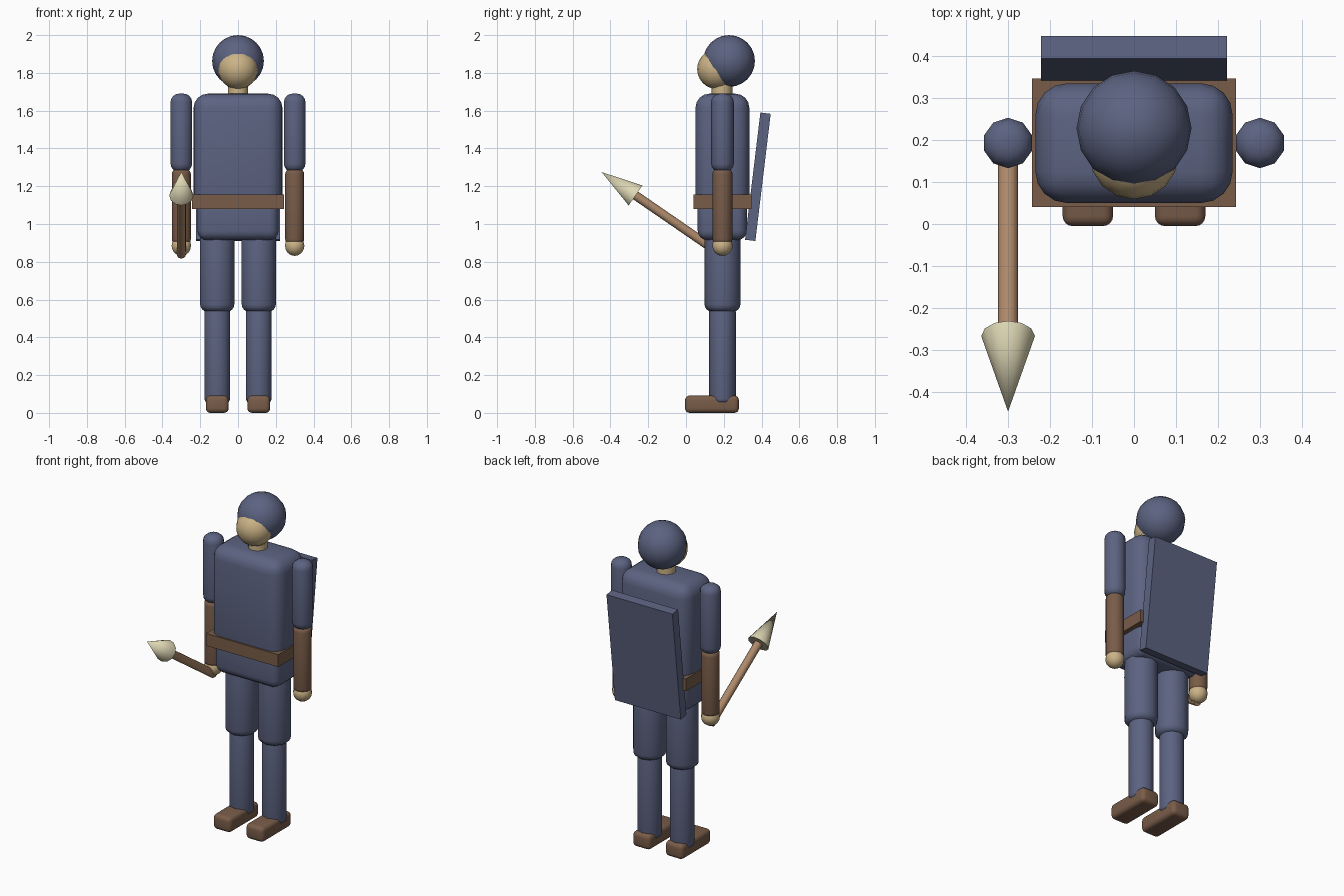
import bpy, math
from mathutils import Vector

if "Cube" in bpy.data.objects:
    bpy.data.objects.remove(bpy.data.objects["Cube"])


def material(name, rgb):
    m = bpy.data.materials.new(name)
    m.diffuse_color = (*rgb, 1)
    m.use_nodes = True
    m.node_tree.nodes["Principled BSDF"].inputs["Base Color"].default_value = m.diffuse_color
    return m


BLUE = material("slate_blue", (0.107, 0.125, 0.220))
BROWN = material("leather_brown", (0.190, 0.107, 0.066))
SKIN = material("skin", (0.60, 0.45, 0.24))
WOOD = material("light_wood", (0.42, 0.25, 0.145))
BONE = material("bone", (0.73, 0.68, 0.46))


def finish(name, mat, bevel=0, segments=4, smooth=True):
    """Name the active object, then bake scale, bevel and shading."""
    ob = bpy.context.object
    ob.name = name
    ob.data.materials.append(mat)
    bpy.ops.object.transform_apply(location=False, rotation=False, scale=True)
    if bevel:
        mod = ob.modifiers.new("bevel", 'BEVEL')
        mod.width = bevel
        mod.segments = segments
        mod.limit_method = 'ANGLE'
        mod.angle_limit = math.radians(50)
        bpy.ops.object.modifier_apply(modifier=mod.name)
    if smooth:
        bpy.ops.object.shade_smooth_by_angle(angle=math.radians(40))
    return ob


def box(name, mat, lo, hi, bevel=0, tilt=0):
    lo, hi = Vector(lo), Vector(hi)
    bpy.ops.mesh.primitive_cube_add(size=1, location=(lo + hi) / 2, rotation=(tilt, 0, 0))
    bpy.context.object.scale = hi - lo
    return finish(name, mat, bevel, smooth=bevel > 0)


def limb(name, mat, x, y, z0, z1, r, bevel=0):
    bpy.ops.mesh.primitive_cylinder_add(vertices=10, radius=r, depth=z1 - z0,
                                        location=(x, y, (z0 + z1) / 2))
    return finish(name, mat, bevel)


def ball(name, mat, loc, r, seg=16, rings=12):
    bpy.ops.mesh.primitive_uv_sphere_add(segments=seg, ring_count=rings, radius=r, location=loc)
    return finish(name, mat)


def rod(name, mat, a, b, r0, r1):
    a, b = Vector(a), Vector(b)
    bpy.ops.mesh.primitive_cone_add(vertices=12, radius1=r0, radius2=r1,
                                    depth=(b - a).length, location=(a + b) / 2)
    bpy.context.object.rotation_euler = (b - a).to_track_quat('Z', 'Y').to_euler()
    return finish(name, mat)


# Body
box("torso", BLUE, (-0.235, 0.05, 1.06), (0.235, 0.335, 1.69), 0.075)
box("pelvis", BLUE, (-0.215, 0.062, 0.915), (0.215, 0.322, 1.20), 0.05)
box("belt", BROWN, (-0.243, 0.04, 1.08), (0.243, 0.347, 1.155))

# Head
limb("neck", SKIN, 0, 0.19, 1.65, 1.77, 0.055)
ball("face", SKIN, (0, 0.165, 1.82), 0.106)
ball("hair", BLUE, (0, 0.228, 1.863), 0.137)

# Arms and legs
Y = 0.193
for side, s in (("left", 1), ("right", -1)):
    limb(side + "_upper_arm", BLUE, s * 0.30, Y, 1.275, 1.69, 0.060, 0.045)
    limb(side + "_forearm", BROWN, s * 0.30, Y, 0.895, 1.29, 0.053, 0.025)
    ball(side + "_hand", SKIN, (s * 0.30, Y, 0.885), 0.054, 10, 8)
    limb(side + "_thigh", BLUE, s * 0.11, Y, 0.535, 1.00, 0.095, 0.04)
    limb(side + "_shin", BLUE, s * 0.11, Y, 0.05, 0.56, 0.071, 0.025)
    box(side + "_boot", BROWN, (s * 0.11 - 0.06, -0.005, 0), (s * 0.11 + 0.06, 0.28, 0.092), 0.024)

# Slab carried on the back
box("back_slab", BLUE, (-0.222, 0.353, 0.911), (0.222, 0.408, 1.589), tilt=-0.12)

# Spear held in the right hand
rod("spear_shaft", WOOD, (-0.30, 0.19, 0.837), (-0.30, -0.28, 1.16), 0.024, 0.024)
rod("spear_head", BONE, (-0.30, -0.267, 1.151), (-0.30, -0.447, 1.275), 0.064, 0)
